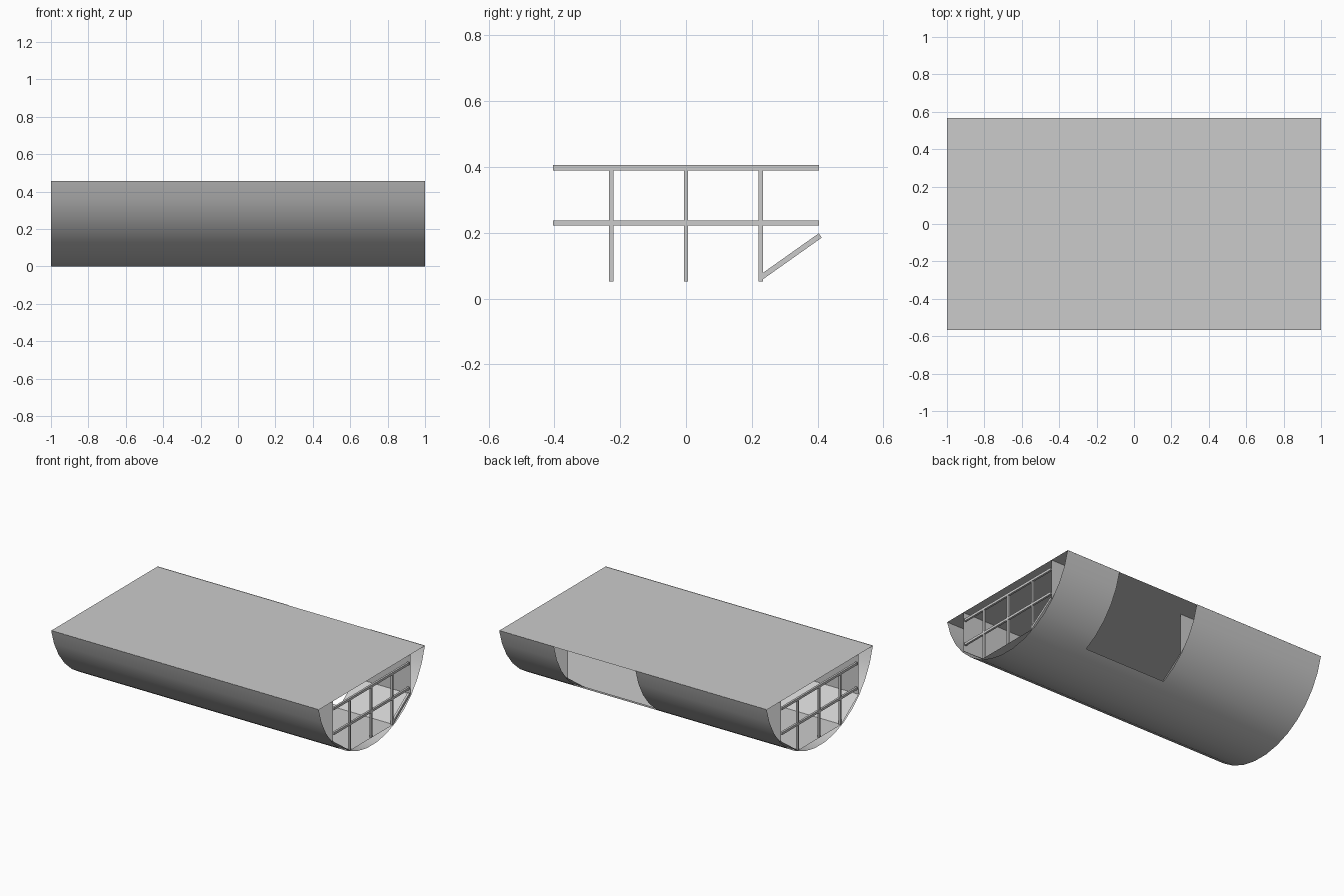
import bpy
import bmesh
from math import sin, cos, radians, hypot, atan2
from mathutils import Matrix

cube = bpy.data.objects.get("Cube")
if cube:
    bpy.data.objects.remove(cube)

grey = bpy.data.materials.new("plain_grey")
grey.use_nodes = True
colour = (0.6, 0.6, 0.6, 1)
grey.diffuse_color = colour
grey.node_tree.nodes["Principled BSDF"].inputs["Base Color"].default_value = colour

TOP = 0.455
DOOR = (-0.02, 0.59)
STATIONS = (-1, *DOOR, 1)


def finish(name, bm):
    mesh = bpy.data.meshes.new(name)
    bm.to_mesh(mesh)
    bm.free()
    mesh.materials.append(grey)
    obj = bpy.data.objects.new(name, mesh)
    bpy.context.collection.objects.link(obj)
    return obj


def sheet(name, profile, door_from=None, smooth=False):
    """Sweep a (y, z) profile along x, leaving the side doorway open."""
    bm = bmesh.new()
    rows = [[bm.verts.new((x, y, z)) for y, z in profile] for x in STATIONS]
    for s in range(len(STATIONS) - 1):
        for i in range(len(profile) - 1):
            in_door = s == 1 and door_from is not None and i >= door_from
            if not in_door:
                f = bm.faces.new((rows[s][i], rows[s][i + 1],
                                  rows[s + 1][i + 1], rows[s + 1][i]))
                f.smooth = smooth
    loose = [v for v in bm.verts if not v.link_faces]
    bmesh.ops.delete(bm, geom=loose, context='VERTS')
    return finish(name, bm)


# Curved hull, flat deck and the faceted inner lining
radius, half_angle, segments = 0.58, 78, 15
angles = [radians(-half_angle + 2 * half_angle * i / segments)
          for i in range(segments + 1)]
lift = radius * cos(radians(half_angle / segments))
hull = [(radius * sin(a), lift - radius * cos(a)) for a in angles]
sheet("hull", hull, door_from=10, smooth=True)
sheet("deck", [(0.567, TOP), (-0.567, TOP)])
sheet("inner_lining", [(-0.415, TOP), (-0.415, 0.185), (-0.23, 0.052),
                       (0.23, 0.052), (0.415, 0.185), (0.415, TOP)], door_from=3)


def bar(bm, x, a, b, width):
    """Square bar between two (y, z) points in the plane of an end."""
    dy, dz = b[0] - a[0], b[1] - a[1]
    place = (Matrix.Translation((x, (a[0] + b[0]) / 2, (a[1] + b[1]) / 2))
             @ Matrix.Rotation(atan2(dz, dy), 4, 'X')
             @ Matrix.Diagonal((0.014, hypot(dy, dz), width, 1)))
    bmesh.ops.create_cube(bm, size=1, matrix=place)


# Window grids at both ends
for name, x in (("left_end_grid", 0.993), ("right_end_grid", -0.993)):
    bm = bmesh.new()
    for z in (0.23, 0.398):
        bar(bm, x, (-0.405, z), (0.405, z), 0.016)
    for y in (-0.227, 0, 0.227):
        bar(bm, x, (y, 0.052), (y, 0.398), 0.013)
    if x > 0:
        bar(bm, x, (0.23, 0.066), (0.408, 0.192), 0.016)
    finish(name, bm)
